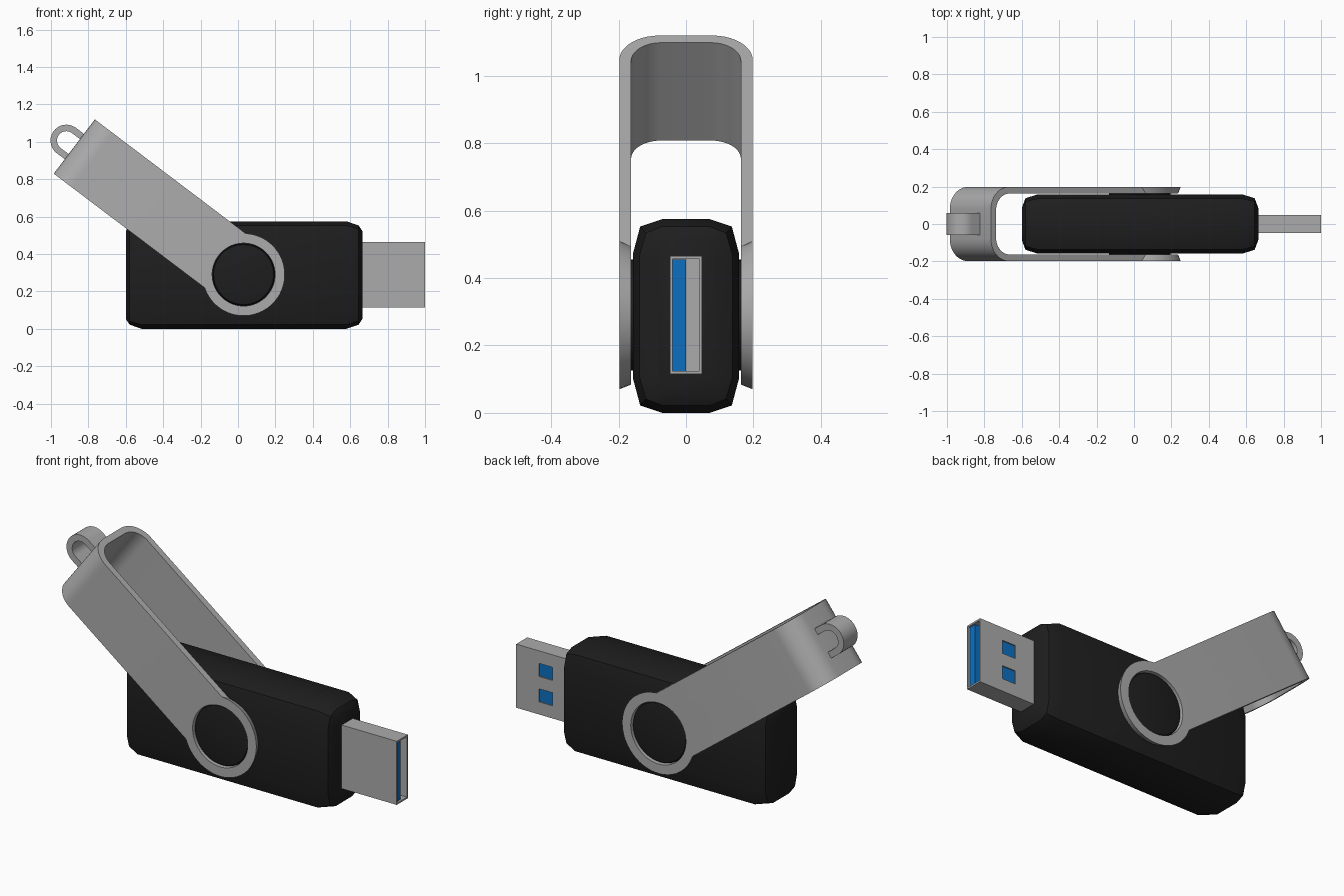
import bpy, bmesh, math
from mathutils import Matrix, Vector

cube = bpy.data.objects.get("Cube")
if cube:
    bpy.data.objects.remove(cube, do_unlink=True)


def material(name, rgb, metallic=0.0):
    m = bpy.data.materials.new(name)
    m.use_nodes = True
    m.diffuse_color = (*rgb, 1)
    m.node_tree.nodes["Principled BSDF"].inputs["Base Color"].default_value = (*rgb, 1)
    return m


BLACK = material("black plastic", (0.013, 0.013, 0.013))
STEEL = material("grey metal", (0.41, 0.41, 0.41))
BLUE = material("blue plastic", (0.004, 0.16, 0.53))


def loft(name, rings, mat, matrix=Matrix()):
    """Skin equal-sized rings of points and cap both ends."""
    bm = bmesh.new()
    rows = [[bm.verts.new(p) for p in ring] for ring in rings]
    n = len(rows[0])
    for a, b in zip(rows, rows[1:]):
        for i in range(n):
            j = (i + 1) % n
            bm.faces.new((a[i], a[j], b[j], b[i]))
    bm.faces.new(rows[0][::-1])
    bm.faces.new(rows[-1])
    bmesh.ops.recalc_face_normals(bm, faces=bm.faces)
    mesh = bpy.data.meshes.new(name)
    bm.to_mesh(mesh)
    bm.free()
    mesh.materials.append(mat)
    ob = bpy.data.objects.new(name, mesh)
    bpy.context.collection.objects.link(ob)
    ob.matrix_world = matrix
    return ob


def box(name, x, y, z, mat):
    ring = [(y[0], z[0]), (y[1], z[0]), (y[1], z[1]), (y[0], z[1])]
    return loft(name, [[(k, *p) for p in ring] for k in x], mat)


def arc(cx, cy, r, start, end, steps):
    """Points on a circle, angles in degrees."""
    out = []
    for i in range(steps + 1):
        t = math.radians(start + (end - start) * i / steps)
        out.append((cx + r * math.cos(t), cy + r * math.sin(t)))
    return out


def activate(ob):
    bpy.ops.object.select_all(action='DESELECT')
    ob.select_set(True)
    bpy.context.view_layer.objects.active = ob


def combine(ob, tool, operation):
    """Apply a boolean and discard the tool."""
    activate(ob)
    mod = ob.modifiers.new("cut", 'BOOLEAN')
    mod.object, mod.operation, mod.solver = tool, operation, 'EXACT'
    bpy.ops.object.modifier_apply(modifier=mod.name)
    bpy.data.objects.remove(tool, do_unlink=True)


def smooth(ob, angle=30):
    activate(ob)
    bpy.ops.object.shade_smooth_by_angle(angle=math.radians(angle))


# Body: rounded-corner sections along x, shrinking at both ends
MID = 0.2875


def section(x, w, h, long_w, long_h, cut):
    corner = [(w, h - long_h), (w - cut, h - cut), (w - long_w, h)]
    half = corner + [(-y, z) for y, z in reversed(corner)]
    ring = half + [(-y, -z) for y, z in half]
    return [(x, y, MID + z) for y, z in ring]


END = (0.085, 0.235, 0.04, 0.06, 0.012)
CREASE = (0.138, 0.265, 0.066, 0.085, 0.019)
FULL = (0.158, MID, 0.088, 0.105, 0.022)
stations = [(-0.6, END), (-0.58, CREASE), (-0.515, FULL),
            (0.58, FULL), (0.645, CREASE), (0.665, END)]
smooth(loft("body", [section(x, *s) for x, s in stations], BLACK))

# Connector: hollow metal shell with two windows on the back
shell = box("connector_shell", (0.63, 1.0), (-0.048, 0.048), (0.115, 0.465), STEEL)
combine(shell, box("cavity", (0.69, 1.1), (-0.04, 0.04), (0.124, 0.456), STEEL), 'DIFFERENCE')
for z in (0.22, 0.36):
    window = box("window", (0.78, 0.86), (0.02, 0.08), (z - 0.036, z + 0.036), STEEL)
    combine(shell, window, 'DIFFERENCE')
box("connector_tongue", (0.68, 0.99), (-0.0395, 0.0), (0.1245, 0.4555), BLUE)

# Swivel clip frame: local x runs from the pivot to the closed end
PIVOT = Matrix.Translation(Vector((0.03, 0, 0.29))) @ Matrix.Rotation(math.radians(217.1), 4, 'Y')
LENGTH, HALF, OUT, INN = 1.135, 0.182, 0.198, 0.163


def u_path(r, w, tip):
    return ([(-0.3, -w)] + arc(tip - r, r - w, r, -90, 0, 10)
            + arc(tip - r, w - r, r, 0, 90, 10) + [(-0.3, w)])


profile = u_path(0.12, OUT, LENGTH) + u_path(0.09, INN, LENGTH - 0.035)[::-1]
clip = loft("swivel_clip", [[(u, y, v) for u, y in profile] for v in (-0.3, 0.3)], STEEL, PIVOT)


# Trim the strip to a straight arm ending in a slightly tapered disc
def arm_outline(y, r):
    a = math.degrees(math.asin(HALF / r))
    pts = [(1.3, HALF)] + arc(0, 0, r, a, 360 - a, 56) + [(1.3, -HALF)]
    return [(u, y, v) for u, v in pts]


trim = [arm_outline(y, r) for y, r in ((-0.25, 0.22), (-OUT, 0.22), (-INN, 0.206),
                                       (INN, 0.206), (OUT, 0.22), (0.25, 0.22))]
combine(clip, loft("trim", trim, STEEL, PIVOT), 'INTERSECT')


def disc(y, r):
    return [(u, y, v) for u, v in arc(0, 0, r, 0, 360, 64)[:-1]]


combine(clip, loft("pivot_hole", [disc(-0.3, 0.168), disc(0.3, 0.168)], STEEL, PIVOT), 'DIFFERENCE')
smooth(clip)

# Pivot buttons filling the holes on both sides
for side, label in ((-1, "front"), (1, "back")):
    rings = [disc(side * y, r) for y, r in ((0.1, 0.165), (0.18, 0.165), (0.188, 0.16), (0.191, 0.15))]
    smooth(loft(label + "_pivot_button", rings, BLACK, PIVOT), 40)

# Key loop arching out of the closed end
ROOT, TOP = LENGTH - 0.015, 1.188
arch = ([(ROOT, -0.085)] + arc(TOP, 0, 0.085, -90, 90, 20) + [(ROOT, 0.085), (ROOT, 0.05)]
        + arc(TOP, 0, 0.05, 90, -90, 20) + [(ROOT, -0.05)])
smooth(loft("key_loop", [[(u, y, v) for u, v in arch] for y in (-0.06, 0.06)], STEEL, PIVOT))
